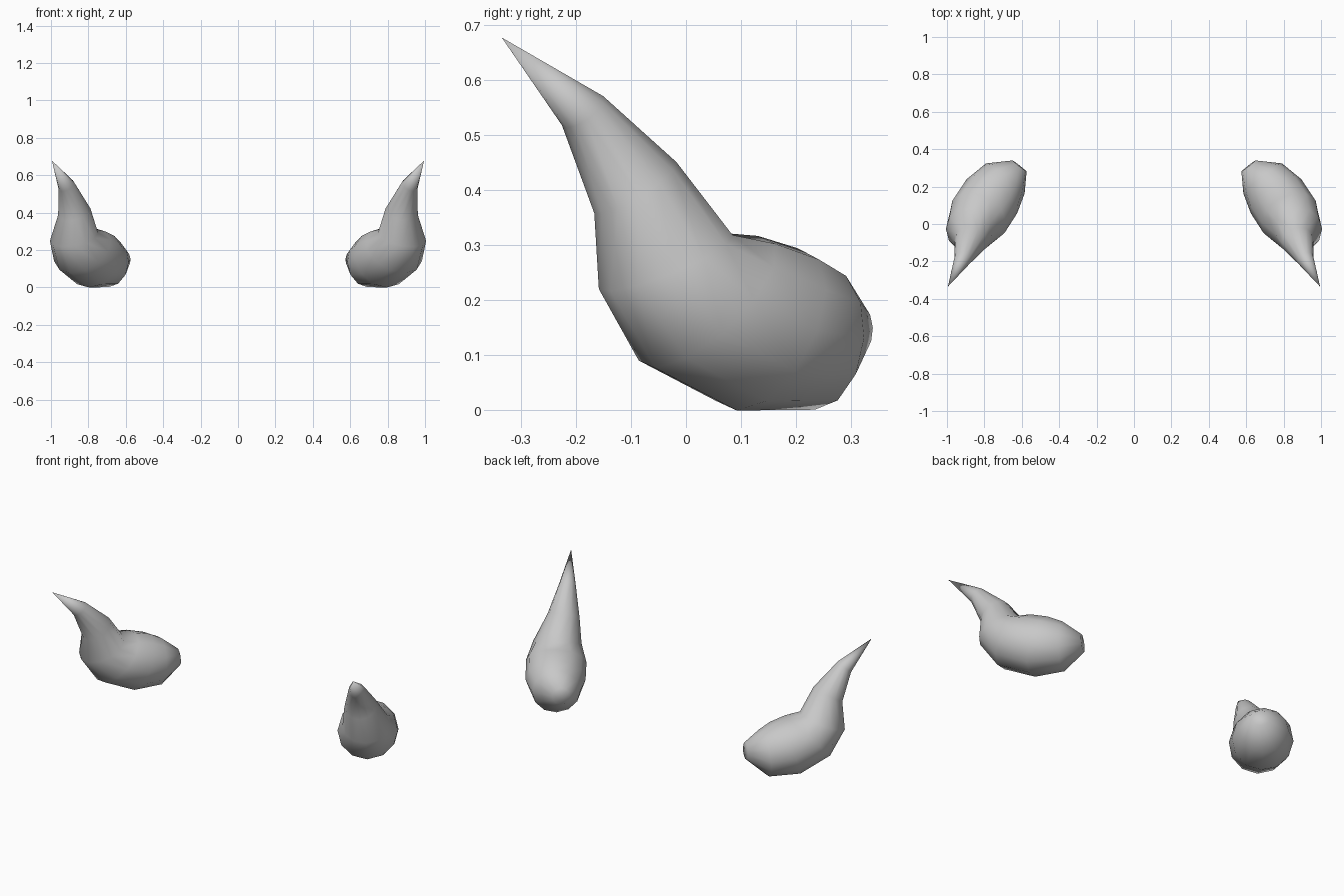
import bpy, bmesh, math
from mathutils import Vector

cube = bpy.data.objects.get("Cube")
if cube:
    bpy.data.objects.remove(cube, do_unlink=True)

# One grey horn material
grey = bpy.data.materials.new("horn_grey")
grey.use_nodes = True
colour = (0.58, 0.58, 0.58, 1)
grey.diffuse_color = colour
bsdf = next(n for n in grey.node_tree.nodes if n.type == 'BSDF_PRINCIPLED')
bsdf.inputs["Base Color"].default_value = colour

SIDES = 12
SIDEWAYS = Vector((0.83, 0.55, 0))
TIP = Vector((0.995, -0.335, 0.678))

# Cross-sections from tip to base: centre, direction, radius
SECTIONS = [
    ((0.918, -0.188, 0.545), (-0.35, 0.48, -0.65), 0.046),
    ((0.875, -0.092, 0.405), (-0.24, 0.63, -1.0), 0.088),
    ((0.877, -0.037, 0.270), (-0.20, 0.40, -1.0), 0.131),
    ((0.832, 0.038, 0.197), (-0.55, 0.93, -1.0), 0.164),
    ((0.760, 0.148, 0.146), (-0.56, 0.83, -0.45), 0.163),
    ((0.688, 0.243, 0.132), (-0.62, 0.79, -0.08), 0.131),
    ((0.612, 0.310, 0.150), (-0.62, 0.79, 0.05), 0.048),
]


def make_horn(name, side):
    """Skin the cross-sections into a curved horn; side is 1 or -1."""
    bm = bmesh.new()
    rings = []
    for centre, direction, radius in SECTIONS:
        n = Vector(direction).normalized()
        u = (SIDEWAYS - n * SIDEWAYS.dot(n)).normalized()
        v = n.cross(u)
        ring = []
        for i in range(SIDES):
            a = math.tau * i / SIDES
            p = Vector(centre) + radius * (u * math.cos(a) + v * math.sin(a))
            ring.append(bm.verts.new((p.x * side, p.y, max(p.z, 0))))
        rings.append(ring)

    # Walls between neighbouring rings
    for upper, lower in zip(rings, rings[1:]):
        for i in range(SIDES):
            j = (i + 1) % SIDES
            bm.faces.new((upper[i], upper[j], lower[j], lower[i]))

    # Pointed tip and flat base cap
    point = bm.verts.new((TIP.x * side, TIP.y, TIP.z))
    for i in range(SIDES):
        bm.faces.new((point, rings[0][(i + 1) % SIDES], rings[0][i]))
    bm.faces.new(rings[-1])

    bmesh.ops.recalc_face_normals(bm, faces=bm.faces[:])
    mesh = bpy.data.meshes.new(name)
    bm.to_mesh(mesh)
    bm.free()
    mesh.materials.append(grey)
    horn = bpy.data.objects.new(name, mesh)
    bpy.context.collection.objects.link(horn)

    bpy.ops.object.select_all(action='DESELECT')
    horn.select_set(True)
    bpy.context.view_layer.objects.active = horn
    bpy.ops.object.shade_smooth_by_angle(angle=math.radians(62))


make_horn("left_horn", 1)
make_horn("right_horn", -1)
